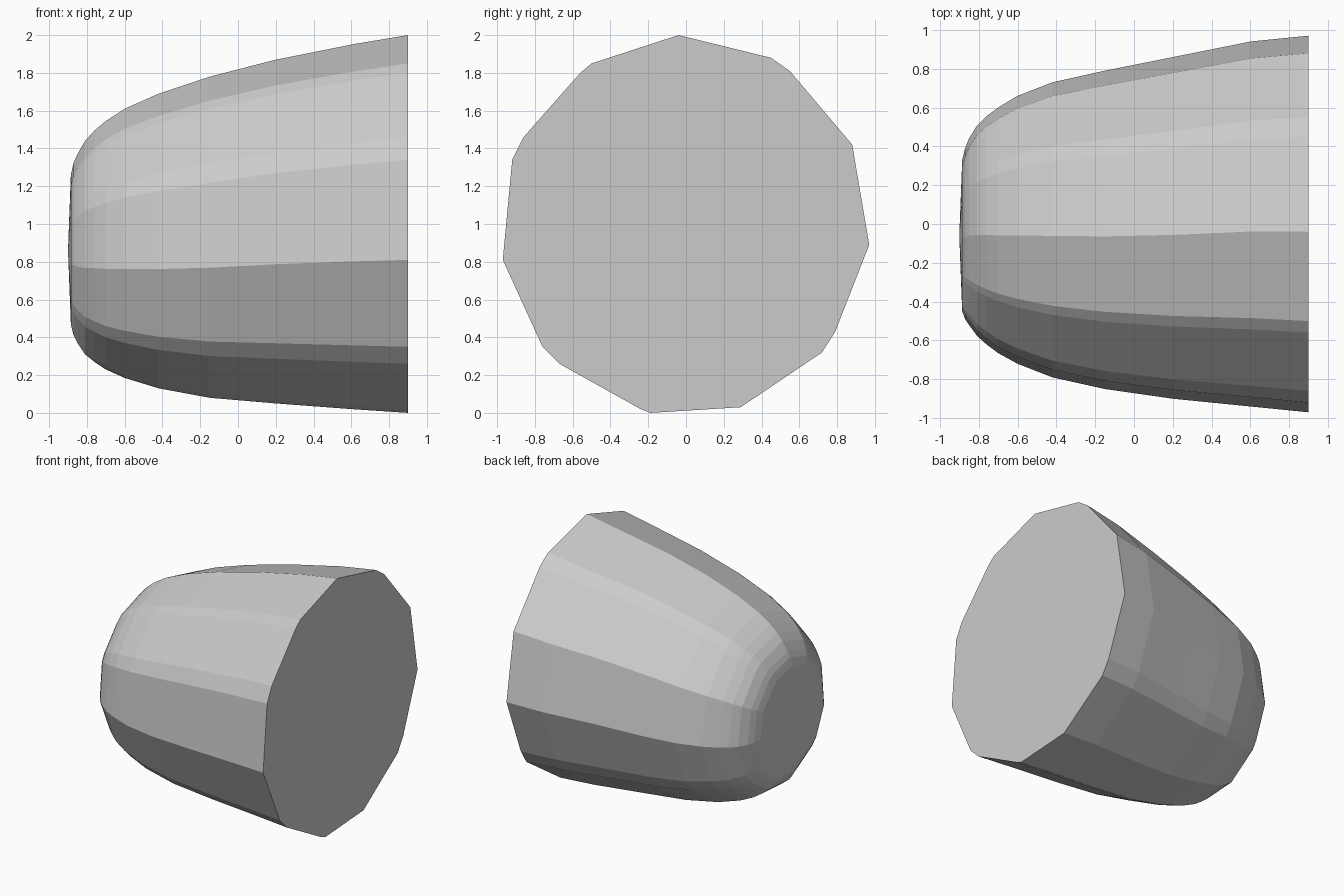
import bpy, bmesh

# Wide-end outline as (y, z)
OUTLINE = [(-0.04, 2.0), (0.45, 1.88), (0.55, 1.81), (0.88, 1.42), (0.97, 0.89),
           (0.79, 0.43), (0.72, 0.32), (0.29, 0.03), (-0.19, 0.0), (-0.24, 0.02),
           (-0.67, 0.26), (-0.76, 0.35), (-0.97, 0.81), (-0.92, 1.34),
           (-0.86, 1.46), (-0.56, 1.80), (-0.50, 1.85)]

# Stations along the body: x, y min, y max, z min, z max
STATIONS = [(0.90, -0.97, 0.97, 0.00, 2.00), (0.60, -0.94, 0.94, 0.02, 1.95),
            (0.20, -0.90, 0.86, 0.05, 1.87), (-0.15, -0.85, 0.79, 0.08, 1.78),
            (-0.42, -0.79, 0.73, 0.13, 1.69), (-0.60, -0.72, 0.66, 0.185, 1.61),
            (-0.70, -0.665, 0.60, 0.23, 1.545), (-0.76, -0.62, 0.555, 0.27, 1.495),
            (-0.81, -0.575, 0.505, 0.31, 1.44), (-0.85, -0.52, 0.44, 0.37, 1.37),
            (-0.87, -0.49, 0.39, 0.41, 1.325), (-0.885, -0.45, 0.33, 0.47, 1.26)]

grey = bpy.data.materials.new("light_grey")
grey.diffuse_color = (0.6, 0.6, 0.6, 1)

# Tapered body: outline fitted into each station and bridged
bm = bmesh.new()
rings = []
for x, y0, y1, z0, z1 in STATIONS:
    rings.append([bm.verts.new((x, y0 + (y + 0.97) / 1.94 * (y1 - y0),
                                z0 + z / 2 * (z1 - z0))) for y, z in OUTLINE])
n = len(OUTLINE)
for a, b in zip(rings, rings[1:]):
    for i in range(n):
        j = (i + 1) % n
        bm.faces.new((a[i], a[j], b[j], b[i]))

# Flat wide end and slightly domed narrow end
bm.faces.new(rings[0])
tip = bm.verts.new((-0.9, -0.06, 0.86))
for i in range(n):
    bm.faces.new((rings[-1][i], rings[-1][(i + 1) % n], tip))
bmesh.ops.recalc_face_normals(bm, faces=bm.faces)

mesh = bpy.data.meshes.new("tapered_body")
bm.to_mesh(mesh)
bm.free()
mesh.materials.append(grey)
body = bpy.data.objects.new("tapered_body", mesh)
bpy.context.collection.objects.link(body)
